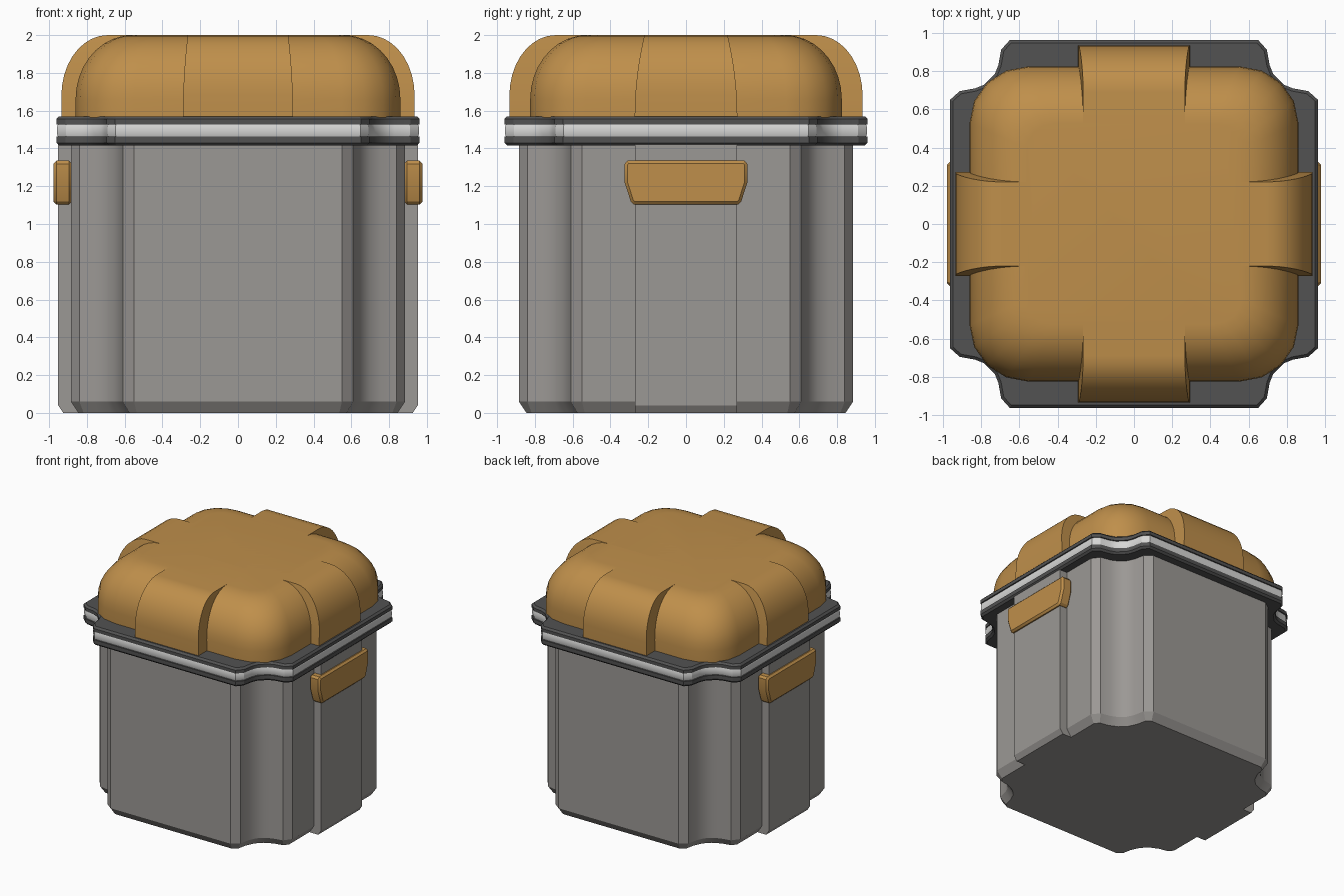
import bpy, bmesh, math
from mathutils import Vector

if "Cube" in bpy.data.objects:
    bpy.data.objects.remove(bpy.data.objects["Cube"])


def material(name, rgb):
    m = bpy.data.materials.new(name)
    m.diffuse_color = (*rgb, 1)
    m.use_nodes = True
    m.node_tree.nodes["Principled BSDF"].inputs["Base Color"].default_value = m.diffuse_color
    return m


ORANGE = material("ochre", (0.52, 0.275, 0.07))
GREY = material("warm_grey", (0.33, 0.315, 0.30))
DARK = material("charcoal", (0.085, 0.085, 0.085))
SILVER = material("silver", (0.68, 0.68, 0.67))


def loft(name, rings, mats, cap_start=True, cap_end=True, pick=None, angle=30):
    """Skin a list of equal-length closed rings; pick(band index) gives the material slot."""
    bm = bmesh.new()
    vs = [[bm.verts.new(p) for p in r] for r in rings]
    n = len(rings[0])
    for i in range(len(rings) - 1):
        for j in range(n):
            k = (j + 1) % n
            f = bm.faces.new((vs[i][j], vs[i][k], vs[i + 1][k], vs[i + 1][j]))
            f.material_index = pick(i) if pick else 0
    if cap_start:
        bm.faces.new(vs[0][::-1])
    if cap_end:
        bm.faces.new(vs[-1])
    bmesh.ops.recalc_face_normals(bm, faces=bm.faces)
    for f in bm.faces:
        f.smooth = True
    for e in bm.edges:
        e.smooth = e.calc_face_angle(0) < math.radians(angle)
    me = bpy.data.meshes.new(name)
    bm.to_mesh(me)
    bm.free()
    for m in mats:
        me.materials.append(m)
    ob = bpy.data.objects.new(name, me)
    bpy.context.collection.objects.link(ob)
    return ob


def inset(poly, d):
    """Mitred inset of a counter-clockwise outline."""
    out = []
    for i, p in enumerate(poly):
        p, a, b = Vector(p), Vector(poly[i - 1]), Vector(poly[(i + 1) % len(poly)])
        e1, e2 = (p - a).normalized(), (b - p).normalized()
        n1, n2 = Vector((-e1.y, e1.x)), Vector((-e2.y, e2.x))
        out.append(p + (n1 + n2) * (d / (1 + n1.dot(n2))))
    return out


def four_corners(corner):
    """Mirror one +x +y corner (listed counter-clockwise) into a full outline."""
    flip = corner[::-1]
    return (corner + [(-x, y) for x, y in flip]
            + [(-x, -y) for x, y in corner] + [(x, -y) for x, y in flip])


def at(poly, z):
    return [(p[0], p[1], z) for p in poly]


# Body with scooped corners and a bevelled foot
half = [(0.885, 0.55), (0.84, 0.61), (0.755, 0.627), (0.695, 0.655)]
body = four_corners(half + [(y, x) for x, y in half[::-1]])
loft("body", [at(inset(body, 0.04), 0), at(body, 0.06), at(body, 1.44)], [GREY],
     cap_end=False)

# Rim: dark flanges above and below a silver band
half = [(0.962, 0.65), (0.912, 0.695), (0.83, 0.71), (0.785, 0.728)]
rim = four_corners(half + [(y, x) for x, y in half[::-1]])
steps = [(0.015, 1.415), (0, 1.43), (0, 1.462), (0.008, 1.464), (0.003, 1.48),
         (0.003, 1.51), (0.008, 1.526), (0, 1.528), (0, 1.555), (0.015, 1.57)]
loft("rim", [at(inset(rim, d), z) for d, z in steps], [DARK, SILVER],
     pick=lambda i: 1 if 3 <= i <= 5 else 0)

# Lid dome: rounded rectangle rings following a quarter-ellipse shoulder
ARC = [math.pi / 2 * i / 9 for i in range(10)]


def rounded(d):
    rx, ry = 0.31 - 0.55 * d, 0.295 - 0.55 * d
    return four_corners([(0.86 - d - rx + rx * math.cos(math.pi / 8 * i),
                          0.825 - d - ry + ry * math.sin(math.pi / 8 * i)) for i in range(5)])


loft("lid_dome", [at(rounded(0), 1.565)] +
     [at(rounded(0.3 * (1 - math.cos(a))), 1.66 + 0.34 * math.sin(a)) for a in ARC],
     [ORANGE], cap_start=False)

# Lid ribs crossing in both directions, narrowing towards the top
prof = [(0.935, 1.565)] + [(0.69 + 0.245 * math.cos(a), 1.68 + 0.32 * math.sin(a)) for a in ARC]
for name, w0, taper, along_x in (("lid_rib_x", 0.272, 0.052, True),
                                 ("lid_rib_y", 0.292, 0.026, False)):
    rings = []
    for u, z in prof:
        w = w0 - taper * ((z - 1.565) / 0.435) ** 2
        x, y = (u, w) if along_x else (w, u)
        rings.append(at([(x, y), (-x, y), (-x, -y), (x, -y)], z))
    loft(name, rings, [ORANGE], cap_start=False)

# Side ribs and handles on both x sides
grip = [(0.275, 1.103), (0.292, 1.118), (0.325, 1.22), (0.325, 1.318), (0.31, 1.335)]
grip = grip + [(-y, z) for y, z in grip[::-1]]
for s, side in ((1, "right"), (-1, "left")):
    loft("side_rib_" + side,
         [[(s * 0.8, -0.27, z), (s * x, -0.27, z), (s * x, 0.27, z), (s * 0.8, 0.27, z)]
          for x, z in ((0.925, 0), (0.952, 0.04), (0.952, 1.44))],
         [GREY], cap_end=False)
    loft("handle_" + side,
         [[(s * x, p[0], p[1]) for p in inset(grip, d)]
          for x, d in ((0.88, 0.015), (0.895, 0), (0.962, 0), (0.977, 0.015))],
         [ORANGE])
